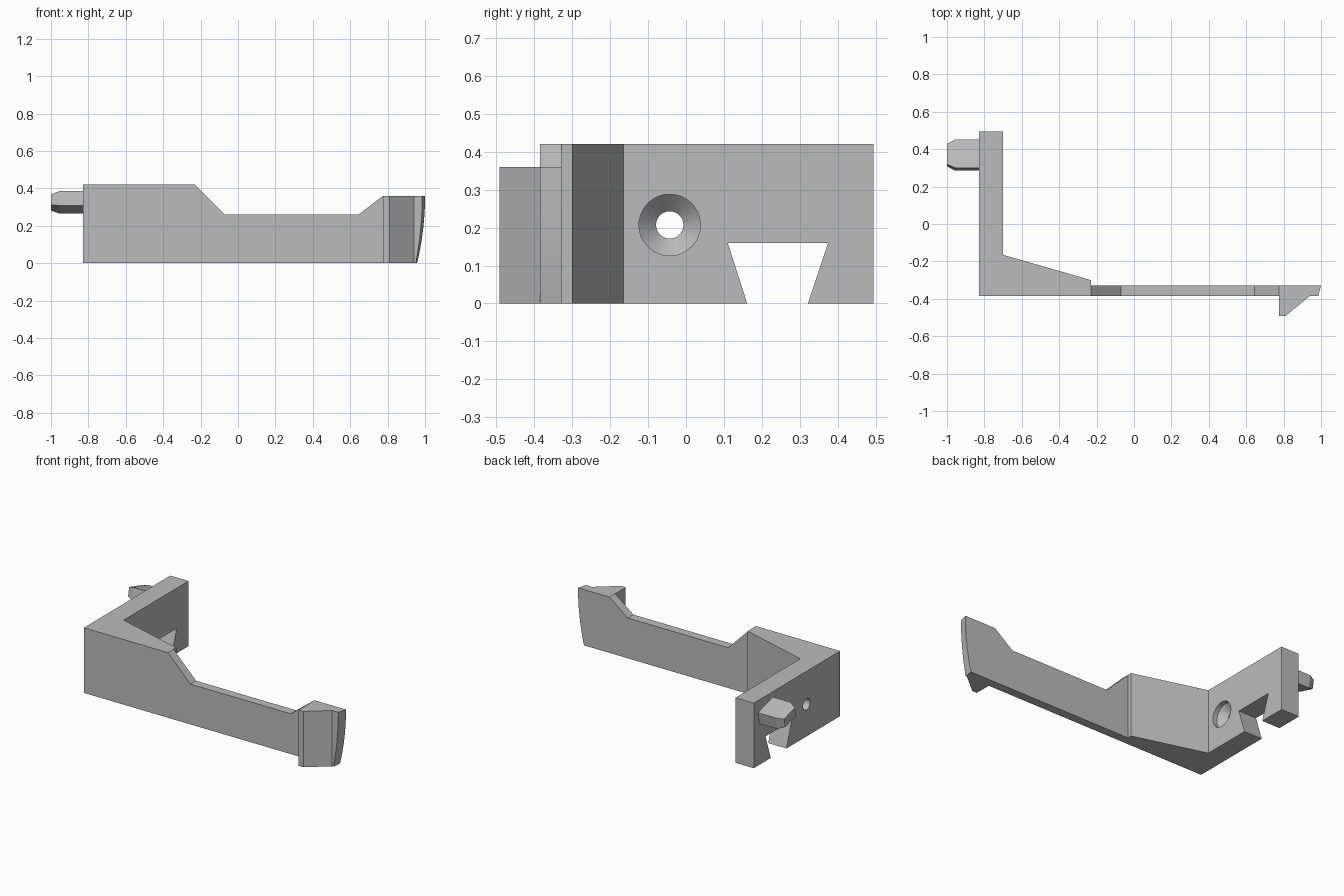
import bpy, bmesh, math

old = bpy.data.objects.get("Cube")
if old:
    bpy.data.objects.remove(old, do_unlink=True)

grey = bpy.data.materials.new("plain grey")
grey.use_nodes = True
grey.diffuse_color = (0.5, 0.5, 0.5, 1)
grey.node_tree.nodes["Principled BSDF"].inputs["Base Color"].default_value = (0.5, 0.5, 0.5, 1)


def loft(name, rings):
    """Closed solid through rings of equal point count."""
    bm = bmesh.new()
    loops = [[bm.verts.new(p) for p in ring] for ring in rings]
    n = len(loops[0])
    for a, b in zip(loops, loops[1:]):
        for i in range(n):
            j = (i + 1) % n
            bm.faces.new((a[i], a[j], b[j], b[i]))
    bm.faces.new(loops[0][::-1])
    bm.faces.new(loops[-1])
    bmesh.ops.recalc_face_normals(bm, faces=bm.faces)
    mesh = bpy.data.meshes.new(name)
    bm.to_mesh(mesh)
    bm.free()
    mesh.materials.append(grey)
    obj = bpy.data.objects.new(name, mesh)
    bpy.context.collection.objects.link(obj)
    return obj


def cut(target, cutter):
    """Subtract the cutter and remove it."""
    mod = target.modifiers.new("cut", "BOOLEAN")
    mod.operation, mod.solver, mod.object = "DIFFERENCE", "EXACT", cutter
    bpy.context.view_layer.objects.active = target
    bpy.ops.object.modifier_apply(modifier=mod.name)
    bpy.data.objects.remove(cutter, do_unlink=True)


# Plan of plate, gusset, arm and catch
plan = [(-0.83, -0.385), (0.775, -0.385), (0.775, -0.492), (0.81, -0.492),
        (0.94, -0.385), (1.03, -0.385), (1.03, -0.328), (-0.23, -0.328),
        (-0.23, -0.30), (-0.70, -0.165), (-0.70, 0.495), (-0.83, 0.495)]
bracket = loft("clip_bracket", [[(x, y, z) for x, y in plan] for z in (0, 0.42)])

# Lowered top edge of the arm
step = [(-0.329, 0.52), (-0.07, 0.26), (0.645, 0.26), (0.775, 0.36), (1.2, 0.36), (1.2, 0.52)]
cut(bracket, loft("arm_cutter", [[(x, y, z) for x, z in step] for y in (-0.6, -0.27)]))

# Curved, slanted arm tip
rings = []
for i in range(15):
    z = -0.03 + 0.03 * i
    t = (1 - z / 0.36) ** 2
    front, back = 0.985 - 0.035 * t, 1.0 - 0.043 * t
    lean = back - front
    rings.append([(front - lean, -0.442, z), (back + lean, -0.271, z),
                  (1.3, -0.271, z), (1.3, -0.442, z)])
cut(bracket, loft("tip_cutter", rings))

# Dovetail slot through the plate
slot = [(0.168, -0.02), (0.11, 0.16), (0.375, 0.16), (0.315, -0.02)]
cut(bracket, loft("slot_cutter", [[(x, y, z) for y, z in slot] for x in (-0.9, -0.6)]))

# Countersunk screw hole
hole = []
for x, r in ((-0.9, 0.036), (-0.775, 0.036), (-0.73, 0.081), (-0.65, 0.081)):
    hole.append([(x, -0.043 + r * math.cos(a), 0.207 + r * math.sin(a))
                 for a in (math.tau * k / 48 for k in range(48))])
cut(bracket, loft("hole_cutter", hole))

# Tilted locating peg with a tapered end
section = [(0.30, 0.385), (0.452, 0.342), (0.437, 0.265), (0.285, 0.308)]
cy, cz = 0.3685, 0.325
peg = loft("locating_peg", [[(x, cy + (y - cy) * s, cz + (z - cz) * s) for y, z in section]
                            for x, s in ((-0.82, 1), (-0.955, 1), (-1.0, 0.72))])

for obj in (bracket, peg):
    bpy.ops.object.select_all(action="DESELECT")
    obj.select_set(True)
    bpy.context.view_layer.objects.active = obj
    bpy.ops.object.shade_smooth_by_angle(angle=math.radians(12))
